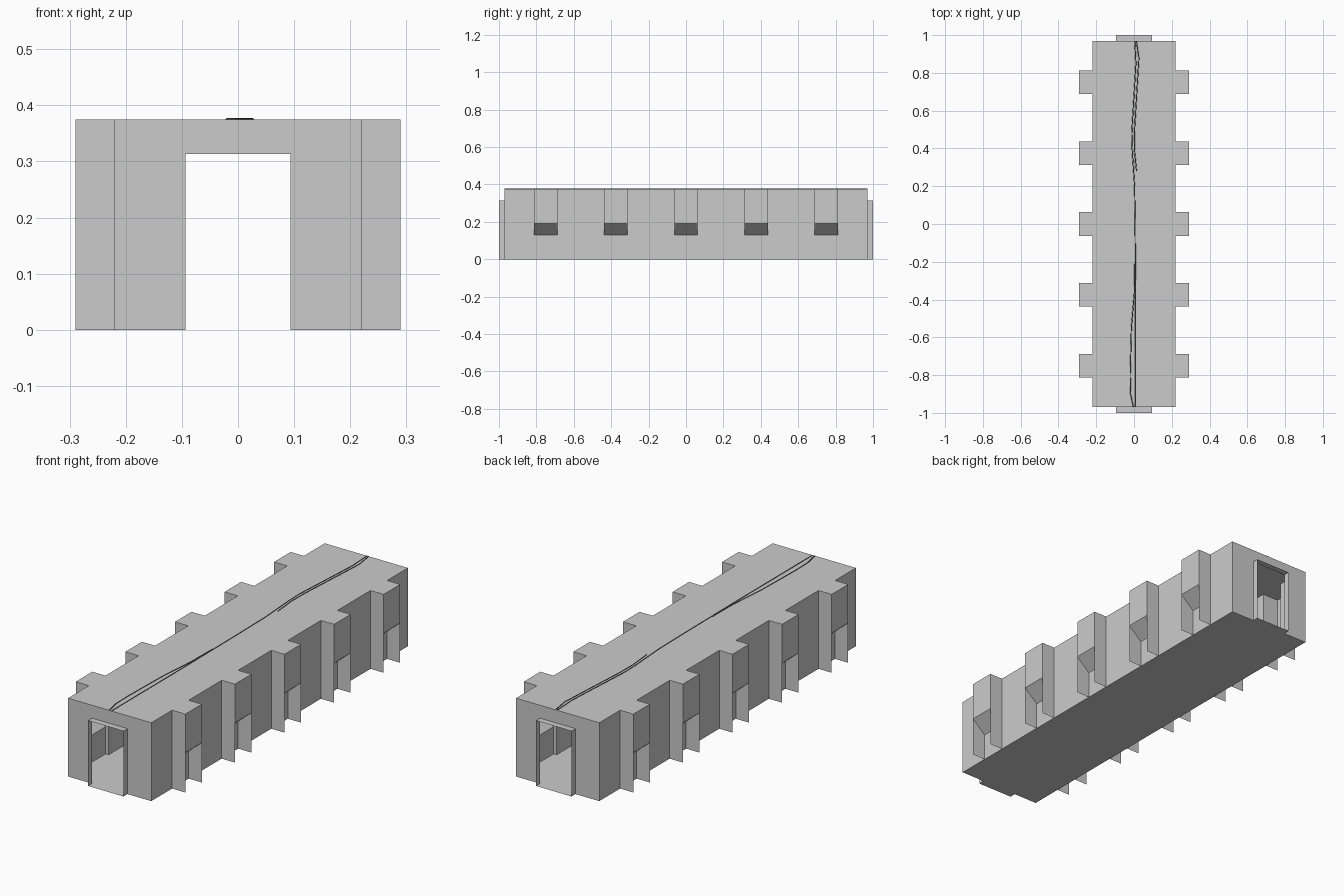
import bpy, bmesh

cube = bpy.data.objects.get("Cube")
if cube:
    bpy.data.objects.remove(cube, do_unlink=True)

# Main dimensions
WALL, RIB, LINER = 0.22, 0.29, 0.204
END, TIP = 0.97, 1.0
TOP, DOOR_W, DOOR_H = 0.375, 0.094, 0.313
SILL_LOW, SILL_HIGH = 0.13, 0.19
RIB_HALF = 0.0625
RIBS = [(i * 0.375 - RIB_HALF, i * 0.375 + RIB_HALF) for i in range(-2, 3)]
edges = [-END] + [y for rib in RIBS for y in rib] + [END]
BAYS = list(zip(edges[::2], edges[1::2]))


def material(name, value):
    mat = bpy.data.materials.new(name)
    mat.use_nodes = True
    colour = (value, value, value, 1)
    mat.diffuse_color = colour
    mat.node_tree.nodes["Principled BSDF"].inputs["Base Color"].default_value = colour
    return mat


concrete = material("pale grey", 0.6)
dark = material("dark grey", 0.12)


def sheet_object(name, polygons, mirror_y=False):
    """Flat panels for the left half, mirrored to the other side."""
    bm = bmesh.new()
    for poly in polygons:
        bm.faces.new([bm.verts.new(p) for p in poly])
    bmesh.ops.remove_doubles(bm, verts=bm.verts, dist=0.0001)
    mesh = bpy.data.meshes.new(name)
    bm.to_mesh(mesh)
    bm.free()
    mesh.materials.append(concrete)
    obj = bpy.data.objects.new(name, mesh)
    bpy.context.collection.objects.link(obj)
    mod = obj.modifiers.new("Mirror", 'MIRROR')
    mod.use_axis = (True, mirror_y, False)
    mod.merge_threshold = 0.0001
    return obj


def side(x, y0, y1, z0, z1):
    return [(x, y0, z0), (x, y1, z0), (x, y1, z1), (x, y0, z1)]


def cross(y, x0, x1, z0, z1):
    return [(x0, y, z0), (x1, y, z0), (x1, y, z1), (x0, y, z1)]


def level(z, x0, x1, y0, y1):
    return [(x0, y0, z), (x1, y0, z), (x1, y1, z), (x0, y1, z)]


def flip(poly):
    return poly[::-1]


# Floor with door sills, and the roof with rib caps
sheet_object("floor", [flip(level(0, 0, WALL, -END, END)),
                       flip(level(0, 0, DOOR_W, -TIP, -END)),
                       flip(level(0, 0, DOOR_W, END, TIP))])
roof_outline = [(0, -END, TOP), (WALL, -END, TOP)]
for y0, y1 in RIBS:
    roof_outline += [(WALL, y0, TOP), (RIB, y0, TOP), (RIB, y1, TOP), (WALL, y1, TOP)]
roof_outline += [(WALL, END, TOP), (0, END, TOP)]
sheet_object("roof", [roof_outline])

# Side walls: full height in the bays, low behind the hollow ribs
sheet_object("side_walls", [side(WALL, *bay, 0, TOP) for bay in BAYS]
             + [side(WALL, *rib, 0, SILL_LOW) for rib in RIBS])

# End walls with door openings
door_outline = [(DOOR_W, 0), (WALL, 0), (WALL, TOP), (0, TOP), (0, DOOR_H), (DOOR_W, DOOR_H)]
sheet_object("end_walls", [[(x, -END, z) for x, z in door_outline]], True)

# Thin projecting door surrounds
sheet_object("door_surrounds", [side(DOOR_W, -TIP, -END, 0, DOOR_H),
                                level(DOOR_H, 0, DOOR_W, -TIP, -END)], True)

# Ribs: outer face, sloping underside and two full-height fins
rib_faces = []
for y0, y1 in RIBS:
    rib_faces += [
        side(RIB, y0, y1, SILL_HIGH, TOP),
        [(WALL, y0, SILL_LOW), (WALL, y1, SILL_LOW), (RIB, y1, SILL_HIGH), (RIB, y0, SILL_HIGH)],
        cross(y0, WALL, RIB, 0, TOP),
        flip(cross(y1, WALL, RIB, 0, TOP)),
    ]
sheet_object("wall_ribs", rib_faces)

# Inner lining between the rib recesses
lining = []
for y0, y1 in BAYS:
    lining += [flip(side(LINER, y0, y1, 0, TOP)),
               cross(y0, LINER, WALL, 0, TOP),
               flip(cross(y1, LINER, WALL, 0, TOP))]
sheet_object("inner_lining", lining)

# Thin cables lying along the roof
CABLES = {
    "roof_cable_middle": [(0.004, 0.97), (0.01, 0.85), (-0.012, 0.48), (-0.01, 0.4),
                          (0.003, 0.2), (0.006, 0), (0.009, -0.4), (0.009, -0.97)],
    "roof_cable_back": [(0.012, 0.97), (0.026, 0.88), (0.003, 0.5), (0.002, 0.4), (0.013, 0.28)],
    "roof_cable_front": [(0.004, -0.2), (0.002, -0.36), (-0.014, -0.55), (-0.02, -0.8),
                         (-0.018, -0.9), (-0.003, -0.97)],
}
for name, path in CABLES.items():
    curve = bpy.data.curves.new(name, 'CURVE')
    curve.dimensions = '3D'
    curve.bevel_depth = 0.0025
    curve.bevel_resolution = 0
    spline = curve.splines.new('POLY')
    spline.points.add(len(path) - 1)
    for point, (x, y) in zip(spline.points, path):
        point.co = (x, y, TOP, 1)
    curve.materials.append(dark)
    bpy.context.collection.objects.link(bpy.data.objects.new(name, curve))
